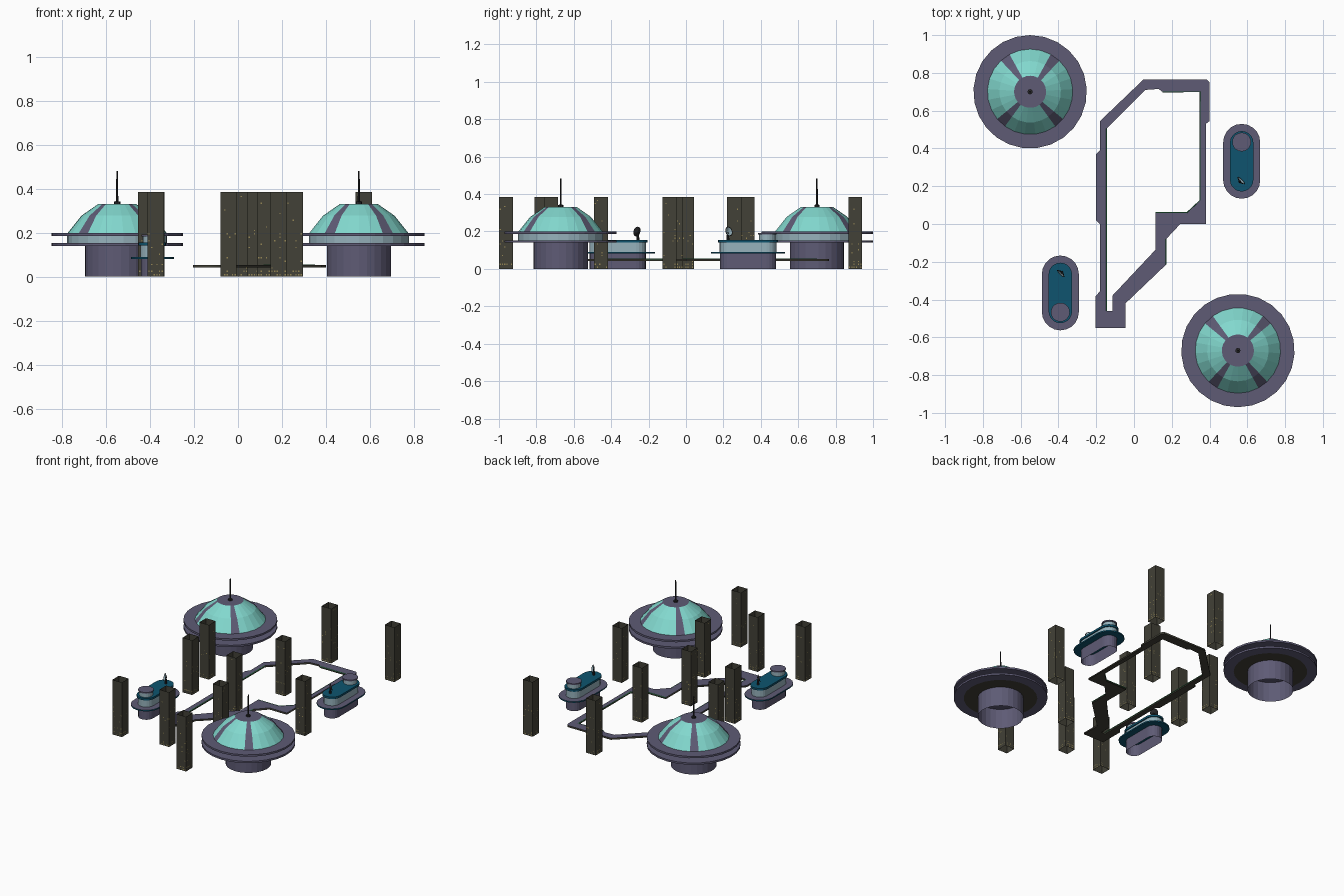
import bpy, bmesh, math, random
from mathutils import Vector, Matrix

if "Cube" in bpy.data.objects:
    bpy.data.objects.remove(bpy.data.objects["Cube"])
random.seed(4)


def mat(name, r, g, b):
    m = bpy.data.materials.new(name)
    m.diffuse_color = [((c / 255 + 0.055) / 1.055) ** 2.4 for c in (r, g, b)] + [1]
    m.use_nodes = True
    m.node_tree.nodes["Principled BSDF"].inputs["Base Color"].default_value = m.diffuse_color
    return m


PURPLE = mat("dusty purple", 94, 91, 117)
TEAL = mat("pale teal glass", 130, 216, 206)
PALE = mat("pale blue grey", 150, 178, 188)
BLUE = mat("deep blue", 14, 84, 110)
OLIVE = mat("dark olive", 66, 65, 55)
YELLOW = mat("window yellow", 150, 135, 85)
GREEN = mat("trim green", 60, 150, 95)
BLACK = mat("antenna black", 38, 38, 40)


def finish(name, bm, mats, M=Matrix()):
    me = bpy.data.meshes.new(name)
    bm.transform(M)
    bm.to_mesh(me)
    bm.free()
    for m in mats:
        me.materials.append(m)
    ob = bpy.data.objects.new(name, me)
    bpy.context.collection.objects.link(ob)
    return ob


def loft(name, rings, mats, M, rule=None, bottom=True, top=True):
    """Skin a stack of equal-length point rings; rule(layer, side) picks the material."""
    bm = bmesh.new()
    vs = [[bm.verts.new(p) for p in ring] for ring in rings]
    n = len(vs[0])
    for k in range(len(vs) - 1):
        for i in range(n):
            j = (i + 1) % n
            f = bm.faces.new((vs[k][i], vs[k][j], vs[k + 1][j], vs[k + 1][i]))
            f.material_index = rule(k, i) if rule else 0
    if bottom:
        bm.faces.new(vs[0][::-1])
    if top:
        bm.faces.new(vs[-1]).material_index = len(mats) - 1
    return finish(name, bm, mats, M)


def circle(r, z, n=25):
    return [(r * math.cos(t), r * math.sin(t), z) for t in (2 * math.pi * i / n for i in range(n))]


def stadium(r, half, z, n=10):
    pts = []
    for s in (1, -1):
        for i in range(n + 1):
            t = math.pi * i / n
            pts.append((s * r * math.cos(t), s * (half - r + r * math.sin(t)), z))
    return pts


def place(x, y, deg):
    return Matrix.Translation((x, y, 0)) @ Matrix.Rotation(math.radians(deg), 4, 'Z')


# domed saucer buildings
RIBS = {2, 9, 15, 22}
for x, y, a in ((-0.55, 0.70, 90), (0.55, -0.67, 270)):
    M = place(x, y, a)
    loft("saucer_base", [circle(.146, 0), circle(.146, .14)], [PURPLE], M, bottom=False, top=False)
    loft("saucer_underside", [circle(.146, .138), circle(.235, .138)], [OLIVE], M, bottom=False, top=False)
    loft("lower_disc", [circle(.30, .140), circle(.30, .153)], [PURPLE], M)
    loft("saucer_wall", [circle(.228, .153), circle(.228, .186)], [PALE], M, bottom=False, top=False)
    loft("upper_disc", [circle(.30, .186), circle(.30, .199)], [PURPLE], M)
    loft("dome", [circle(.226, .199), circle(.163, .278), circle(.085, .332)], [TEAL, PURPLE], M,
         rule=lambda k, i: int(i in RIBS), bottom=False)
    loft("antenna", [circle(.014, .332, 8), circle(.014, .342, 8), circle(.005, .344, 8), circle(.004, .482, 8)],
         [BLACK], M)

# oblong pods with a turret and a radar dish
for x, y, a in ((0.57, 0.332, 0), (-0.39, -0.365, 180)):
    M = place(x, y, a)
    loft("pod_base", [stadium(.052, .15, 0), stadium(.052, .15, .082)], [PURPLE], M, bottom=False, top=False)
    loft("pod_skirt", [stadium(.098, .198, .081), stadium(.098, .198, .090)], [BLUE, PURPLE], M)
    loft("pod_wall", [stadium(.054, .152, .09), stadium(.054, .152, .142)], [PALE], M, bottom=False, top=False)
    loft("pod_roof", [stadium(.062, .16, .141), stadium(.062, .16, .155)], [BLUE], M)
    T = M @ Matrix.Translation((0, .102, 0))
    loft("turret_wall", [circle(.044, .155, 20), circle(.044, .184, 20)], [PALE], T, bottom=False, top=False)
    loft("turret_cap", [circle(.05, .184, 20), circle(.05, .193, 20)], [PURPLE], T)
    D = M @ Matrix.Translation((-.008, -.108, 0))
    loft("dish_post", [circle(.008, .155, 8), circle(.005, .195, 8)], [BLACK], D)
    tilt = D @ Matrix.Translation((0, 0, .198)) @ Vector((1, 1, .35)).to_track_quat('Z', 'Y').to_matrix().to_4x4()
    loft("radar_dish", [circle(.008, -.004, 12), circle(.027, .008, 12), circle(.022, .008, 12), circle(.006, .001, 12)],
         [BLACK, PALE], tilt, rule=lambda k, i: int(k == 2))


# flat walkway ring
def curve(name, loops, **kw):
    cu = bpy.data.curves.new(name, 'CURVE')
    for pts, closed in loops:
        s = cu.splines.new('POLY')
        s.points.add(len(pts) - 1)
        for p, q in zip(s.points, pts):
            p.co = (q[0], q[1], 0, 1)
        s.use_cyclic_u = closed
    for k, v in kw.items():
        setattr(cu, k, v)
    ob = bpy.data.objects.new(name + "_curve", cu)
    bpy.context.collection.objects.link(ob)
    dg = bpy.context.evaluated_depsgraph_get()
    me = bpy.data.meshes.new_from_object(ob.evaluated_get(dg))
    bpy.data.objects.remove(ob)
    me.materials.clear()
    bm = bmesh.new()
    bm.from_mesh(me)
    bmesh.ops.remove_doubles(bm, verts=bm.verts, dist=1e-5)
    bmesh.ops.recalc_face_normals(bm, faces=bm.faces)
    return bm


outer = [(.05, .765), (.385, .765), (.40, .75), (.40, .545), (.38, .53), (.38, .0), (.245, 0), (.17, -.08),
         (.17, -.215), (-.045, -.42), (-.045, -.55), (-.205, -.55), (-.205, -.385), (-.18, -.355), (-.18, 0),
         (-.2, .02), (-.2, .37), (-.18, .39), (-.18, .545)]
inner = [(-.145, .505), (.06, .71), (.13, .715), (.15, .70), (.35, .70), (.35, .125), (.28, .06), (.115, .06),
         (.115, -.135), (-.115, -.38), (-.115, -.46), (-.145, -.46)]
bm = curve("walkway", [(outer, True), (inner, True)], dimensions='2D', fill_mode='BOTH', extrude=.006)
for f in bm.faces:
    f.normal_update()
    f.material_index = 0 if f.normal.z > .5 else 1
finish("walkway", bm, [PURPLE, OLIVE], Matrix.Translation((0, 0, .047)))

# green trim along the walkway edges
trims = [inner[3:8], [inner[0], inner[-1]], [(.17, -.08), (.17, -.215)]]
bm = curve("walkway_trim", [(t, False) for t in trims], dimensions='3D', bevel_depth=.003, bevel_resolution=0)
finish("walkway_trim", bm, [GREEN], Matrix.Translation((0, 0, .052)))

# open square towers with a scatter of lit windows
TOWERS = [(.081, .905), (.573, .905), (-.418, .257), (-.372, .005), (.009, -.052), (.124, .33),
          (-.375, -.773), (-.043, -.722), (.258, -.963), (.185, -.455), (.573, -.088)]
W, H = .037, .385
for x, y in TOWERS:
    M = place(x, y, 0)
    ring = [(-W, -W), (W, -W), (W, W), (-W, W)]
    loft("tower", [[(*p, z) for p in ring] for z in (0, H)], [OLIVE], M, bottom=False, top=False)
    bm = bmesh.new()
    for side in range(4):
        R = Matrix.Rotation(side * math.pi / 2, 3, 'Z')
        for row in range(24):
            z = .006 + row * .0155
            chance = .5 if row < 2 else .10 if 7 < row < 13 else .03
            for col in range(6):
                if random.random() < chance:
                    u = -.030 + col * .012
                    quad = [(u - .003, z), (u + .003, z), (u + .003, z + .006), (u - .003, z + .006)]
                    bm.faces.new([bm.verts.new(R @ Vector((a, -W - .0006, b))) for a, b in quad])
    finish("tower_windows", bm, [YELLOW], M)
